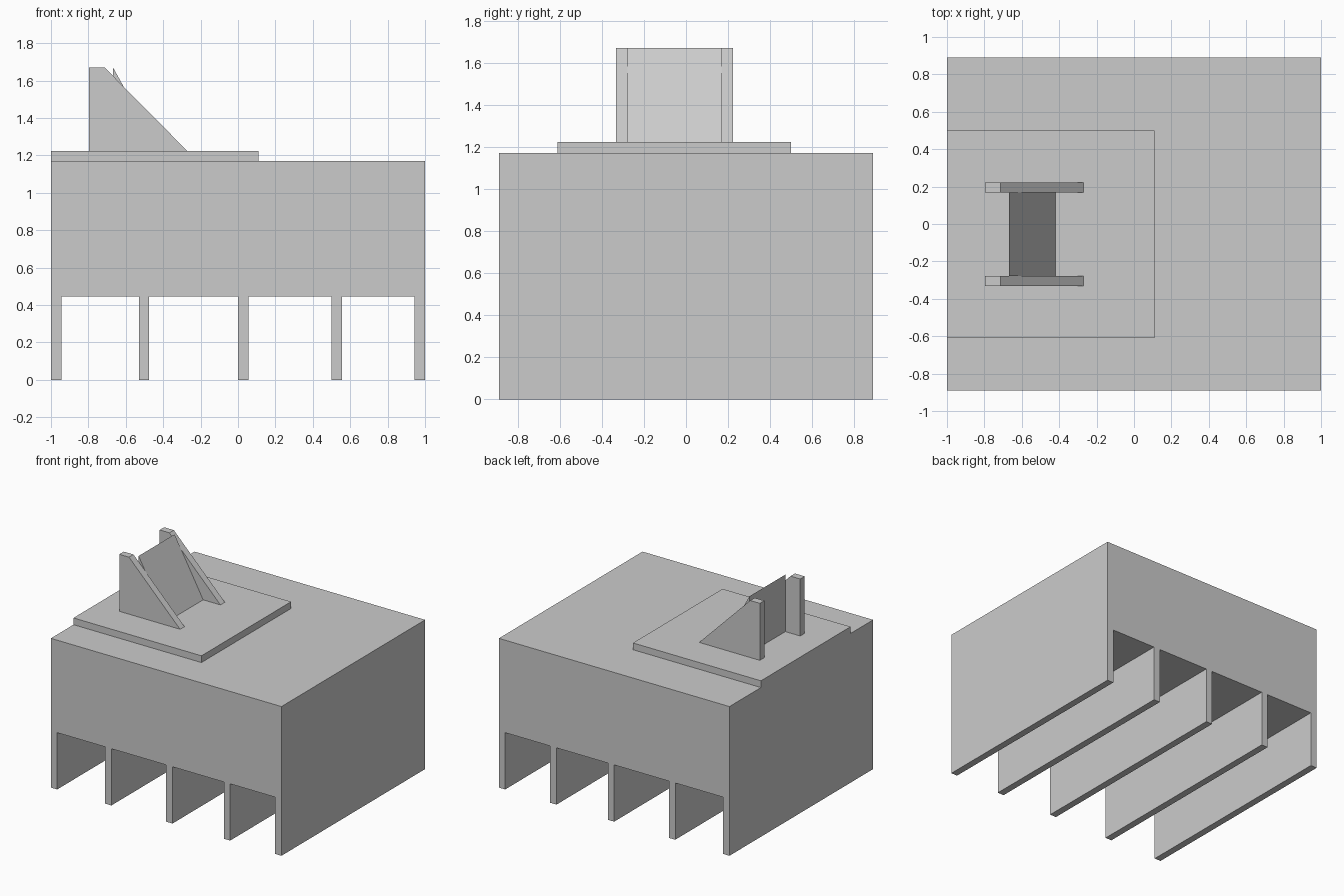
import bpy
import bmesh

if "Cube" in bpy.data.objects:
    bpy.data.objects.remove(bpy.data.objects["Cube"])


def extrude_profile(name, points, y0, y1):
    """Solid made from an x-z outline extruded from y0 to y1."""
    bm = bmesh.new()
    face = bm.faces.new([bm.verts.new((x, y0, z)) for x, z in points])
    result = bmesh.ops.extrude_face_region(bm, geom=[face])
    moved = [g for g in result["geom"] if isinstance(g, bmesh.types.BMVert)]
    bmesh.ops.translate(bm, verts=moved, vec=(0, y1 - y0, 0))
    bmesh.ops.recalc_face_normals(bm, faces=bm.faces)
    mesh = bpy.data.meshes.new(name)
    bm.to_mesh(mesh)
    bm.free()
    obj = bpy.data.objects.new(name, mesh)
    bpy.context.collection.objects.link(obj)
    return obj


BODY_TOP, PLATE_TOP, BRACKET_TOP = 1.17, 1.223, 1.67
CHANNEL_TOP = 0.445

# Block with four open channels along the underside
outline = [(-1, BODY_TOP), (-1, 0)]
for left, right in [(-0.945, -0.53), (-0.475, 0), (0.055, 0.5), (0.555, 0.945)]:
    outline += [(left, 0), (left, CHANNEL_TOP), (right, CHANNEL_TOP), (right, 0)]
outline += [(1, 0), (1, BODY_TOP)]
extrude_profile("finned_body", outline, -0.89, 0.89)

# Raised mounting plate
plate = [(-1, BODY_TOP), (0.11, BODY_TOP), (0.11, PLATE_TOP), (-1, PLATE_TOP)]
extrude_profile("mounting_plate", plate, -0.61, 0.5)

# Pair of sloped side cheeks
cheek = [(-0.797, PLATE_TOP), (-0.27, PLATE_TOP),
         (-0.713, BRACKET_TOP), (-0.797, BRACKET_TOP)]
for name, y0 in [("front_cheek", -0.332), ("back_cheek", 0.168)]:
    extrude_profile(name, cheek, y0, y0 + 0.055)

# Wedge between the cheeks: upright back, sloping front
wedge = [(-0.668, PLATE_TOP), (-0.42, PLATE_TOP), (-0.668, BRACKET_TOP)]
extrude_profile("centre_wedge", wedge, -0.277, 0.168)
